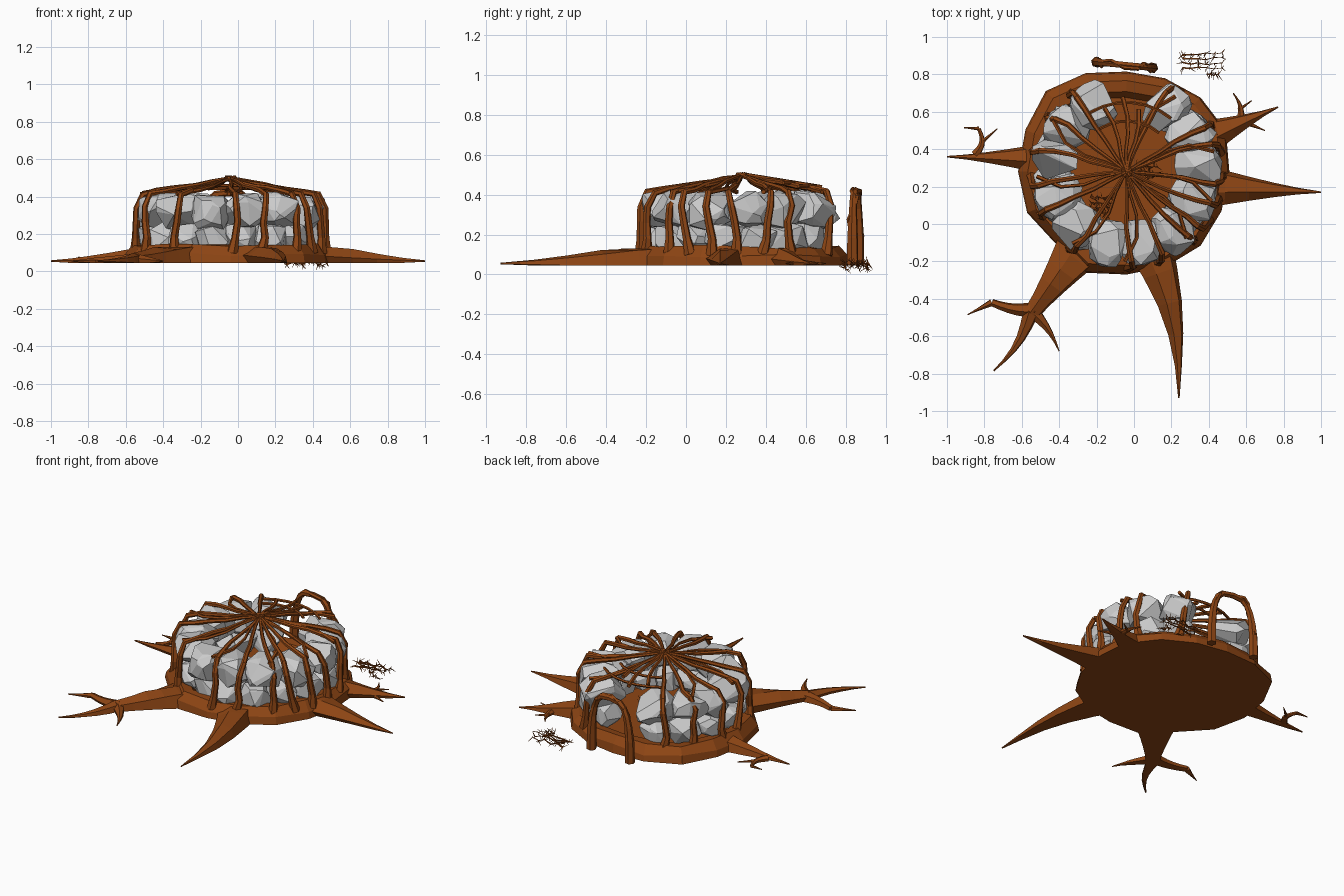
import bpy, bmesh, random
from math import sin, cos, pi, radians
from mathutils import Vector

if "Cube" in bpy.data.objects:
    bpy.data.objects.remove(bpy.data.objects["Cube"])

random.seed(7)
CX, CY, FLOOR = -0.04, 0.28, 0.045
brown = bpy.data.materials.new("bark_brown")
brown.diffuse_color = (0.27, 0.06, 0.007, 1)
brown.use_nodes = True
brown.node_tree.nodes["Principled BSDF"].inputs["Base Color"].default_value = brown.diffuse_color
rnd = random.uniform


def finish(name, bm, mat=brown):
    bmesh.ops.recalc_face_normals(bm, faces=bm.faces)
    me = bpy.data.meshes.new(name)
    bm.to_mesh(me)
    bm.free()
    bpy.context.collection.objects.link(bpy.data.objects.new(name, me))
    if mat:
        me.materials.append(mat)


def skin(bm, rings):
    """Join equal rings of vertices and close both ends."""
    for a, b in zip(rings, rings[1:]):
        for k in range(len(a)):
            m = (k + 1) % len(a)
            bm.faces.new((a[k], a[m], b[m], b[k]))
    bm.faces.new(rings[0])
    bm.faces.new(rings[-1])


def sweep(bm, pts, radii, sides=6):
    """Tapered tube along a path."""
    pts = [Vector(p) for p in pts]
    n, rings = None, []
    for i, p in enumerate(pts):
        t = (pts[min(i + 1, len(pts) - 1)] - pts[max(i - 1, 0)]).normalized()
        n = n or t.orthogonal()
        n = (n - t * n.dot(t)).normalized()
        b = t.cross(n)
        turn = [2 * pi * k / sides for k in range(sides)]
        rings.append([bm.verts.new(p + (n * cos(a) + b * sin(a)) * radii[i]) for a in turn])
    skin(bm, rings)


def polar(r, deg, z):
    return Vector((CX + r * cos(radians(deg)), CY + r * sin(radians(deg)), z))


# Stump base: irregular outline lofted up to a rim, then down to the inner floor
outline = [.55, .575, .56, .54, .535, .57, .61, .585, .58, .575, .54, .585, .55, .55, .56, .55]
bm = bmesh.new()
rings = []
for s, z, wob in ((1, FLOOR, 0), (.985, .09, .012), (.91, .14, .012), (.8, .135, .01), (.74, .09, 0)):
    rings.append([bm.verts.new(polar(r * s, i * 22.5, z + rnd(-wob, wob))) for i, r in enumerate(outline)])
skin(bm, rings)
finish("stump_base", bm)


# Roots: half-round tapered limbs on the ground; each is (start, end, width, tip width, sideways bow)
def root(name, *limbs):
    bm = bmesh.new()
    for start, end, w0, w1, bow in limbs:
        a, b = Vector(start), Vector(end)
        perp = (b - a).orthogonal()
        path, rad = [], []
        for k in range(6):
            t = k / 5
            p = a.lerp(b, t) + perp * bow * sin(pi * t)
            path.append((p.x, p.y, FLOOR + .01))
            rad.append(w1 + (w0 - w1) * (1 - t) ** 1.3)
        sweep(bm, path, rad)
    for v in bm.verts:
        v.co.z = min(max(v.co.z, FLOOR), .13)
    finish(name, bm)


root("root_left", ((-.48, .35), (-1, .36), .085, .004, 0),
     ((-.85, .37), (-.83, .51), .024, .01, -.2), ((-.83, .51), (-.91, .515), .011, .003, 0),
     ((-.81, .44), (-.73, .51), .012, .003, 0))
root("root_right", ((.36, .2), (1, .17), .125, .004, 0))
root("root_back_right", ((.36, .45), (.77, .625), .11, .004, 0), ((.57, .55), (.53, .7), .025, .003, -.12),
     ((.58, .55), (.7, .5), .02, .003, 0), ((.56, .61), (.63, .66), .012, .003, 0))
root("root_front_left", ((-.27, -.1), (-.55, -.48), .15, .045, 0),
     ((-.53, -.46), (-.76, -.42), .045, .02, .06), ((-.76, -.42), (-.89, -.485), .02, .003, 0),
     ((-.55, -.47), (-.75, -.785), .045, .004, .08), ((-.54, -.47), (-.40, -.68), .04, .003, .06))
root("root_front", ((.08, -.1), (.24, -.93), .13, .004, .06))

# Wall: two courses of faceted boulders, open at the back for the doorway
for row, count, zc, half_h, depth in ((0, 14, .18, .085, .11), (1, 12, .325, .1, .13)):
    for i in range(count):
        deg = 118 + 299 * i / (count - 1)
        out = Vector((cos(radians(deg)), sin(radians(deg)), 0))
        side = Vector((-out.y, out.x, 0))
        centre = polar(.39 + rnd(-.012, .012), deg, zc + rnd(-.008, .008))
        half_w = 1.4 / count
        bm = bmesh.new()
        for k in range(30):
            d = Vector([random.gauss(0, 1) for _ in range(3)]).normalized()
            d *= rnd(.9, 1.05) / sum(abs(c) ** 3.2 for c in d) ** (1 / 3.2)
            bm.verts.new(centre + out * d.x * depth + side * d.y * half_w + Vector((0, 0, d.z * half_h)))
        bmesh.ops.convex_hull(bm, input=bm.verts)
        bmesh.ops.delete(bm, geom=[v for v in bm.verts if not v.link_faces], context='VERTS')
        bmesh.ops.dissolve_limit(bm, angle_limit=radians(14), verts=bm.verts, edges=bm.edges)
        finish(f"wall_stone_{row}_{i}", bm, None)


def roof_z(r):
    return .495 - .17 * r


# Vines: climb the wall from the rim, bend over the top and meet at the crown
for i, deg in enumerate([-91, -73, -48, -31, -19, -3, 13, 30, 57, 122, 145, 168, 183, 207, 233]):
    bm = bmesh.new()
    wall = [(.508, .1 + .08 * k) for k in range(4)]
    roof = [(r, roof_z(r)) for r in (.475, .4, .3, .2, .1, -.03)]
    path, rad, drift = [], [], 0
    for k, (r, z) in enumerate(wall + roof):
        drift += rnd(-2.5, 2.5)
        path.append(polar(r, deg + drift, z + rnd(-.006, .006)))
        rad.append(.032 if k == 0 else .023 - .0016 * k)
    sweep(bm, path, rad)
    # thin side shoot running beside every other vine to the crown
    if i % 2 == 0:
        shoot = [polar(.48 * (1 - k / 4), deg + 14 * sin(pi * k / 4), roof_z(.48 * (1 - k / 4))) for k in range(5)]
        sweep(bm, shoot, [.012 - .0015 * k for k in range(5)], 5)
    finish(f"vine_{i}", bm)

# Roof strands over the doorway: loose radial ends and two cross ties
bm = bmesh.new()
for deg, reach in ((90, .40), (76, .34), (106, .36)):
    path = [polar(reach * k / 4, deg + 3 * sin(2 * k), roof_z(reach * k / 4) + .01) for k in range(5)]
    sweep(bm, path, [.009 + .001 * k for k in range(5)], 5)
for r in (.27, .37):
    sweep(bm, [polar(r, d, roof_z(r) + .01) for d in range(50, 134, 12)], [.009] * 7, 5)
finish("roof_strands", bm)

# Door arch: freestanding bent branch behind the opening, with a thinner twisted strand
bm = bmesh.new()
main, strand, rad = [], [], []
for k in range(13):
    a = pi * (1 - k / 12)
    x = -.05 + .15 * (abs(cos(a)) ** .55) * (1 if cos(a) > 0 else -1)
    z = FLOOR + .375 * sin(a) ** .75 if 0 < k < 12 else FLOOR
    y = .85 - .1 * (x + .05)
    main.append((x, y, z))
    strand.append((x, y + .02 * sin(1.7 * k), z + .008))
    rad.append(.019 + .011 * abs(cos(a)) ** 6)
sweep(bm, main, rad)
sweep(bm, strand[1:-1], [.012] * 11, 5)
finish("door_arch", bm)


# Brambles: thin stems with short thorny twigs
def bramble(name, x, y, z, length, rows):
    bm = bmesh.new()
    for j in range(rows):
        yy = y + (j - (rows - 1) / 2) * .026
        stem = [Vector((x + (k / 5 - .5) * length, yy + rnd(-.008, .008), z + rnd(-.015, .015))) for k in range(6)]
        sweep(bm, stem, [.006 - .0008 * k for k in range(6)], 4)
        for p in stem * 3:
            d = Vector((rnd(-.5, .8), rnd(-1, 1), rnd(-1, 1))).normalized()
            sweep(bm, [p, p + d * rnd(.018, .04)], [.003, .001], 3)
    finish(name, bm)


bramble("bramble_outside", .365, .87, .05, .21, 4)
bramble("bramble_outside_tail", .42, .80, .045, .06, 1)
bramble("bramble_floor_centre", .07, .28, .12, .12, 3)
bramble("bramble_floor_front", -.18, .10, .11, .10, 4)
